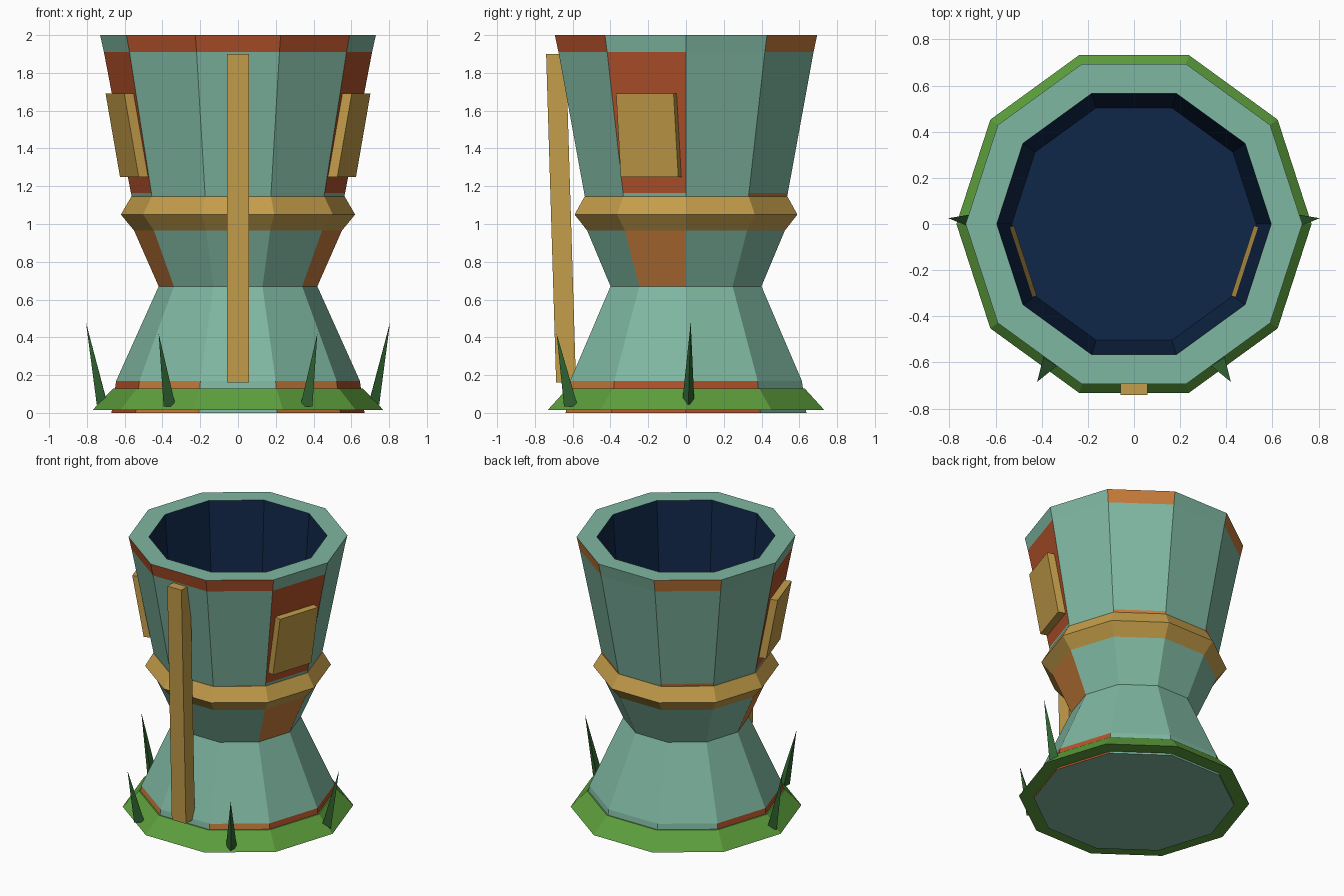
import bpy, bmesh, math
from mathutils import Vector, Matrix

SIDES = 10
STEP = 2 * math.pi / SIDES

cube = bpy.data.objects.get("Cube")
if cube:
    bpy.data.objects.remove(cube, do_unlink=True)


def material(name, code):
    def linear(c):
        return c / 12.92 if c <= 0.04045 else ((c + 0.055) / 1.055) ** 2.4
    rgb = [linear(int(code[i:i + 2], 16) / 255) for i in (0, 2, 4)]
    mat = bpy.data.materials.new(name)
    mat.use_nodes = True
    mat.diffuse_color = (*rgb, 1)
    bsdf = mat.node_tree.nodes["Principled BSDF"]
    bsdf.inputs["Base Color"].default_value = (*rgb, 1)
    bsdf.inputs["Roughness"].default_value = 0.9
    return mat


teal = material("weathered_teal", "7fb7a1")
rust = material("rust_red", "b3522a")
copper = material("copper_orange", "c67a3a")
gold = material("dull_gold", "c49d4a")
grass = material("grass_green", "5d9f3c")
blade = material("dark_blade_green", "316532")
navy = material("deep_navy", "102749")


def finish(name, bm, mats):
    bmesh.ops.recalc_face_normals(bm, faces=bm.faces)
    mesh = bpy.data.meshes.new(name)
    bm.to_mesh(mesh)
    bm.free()
    for mat in mats:
        mesh.materials.append(mat)
    obj = bpy.data.objects.new(name, mesh)
    bpy.context.collection.objects.link(obj)
    return obj


def lathe(name, profile, mats, closed=False, paint=None):
    """Sweep (radius, z) points round ten sides; paint(row, side) picks a material."""
    bm = bmesh.new()
    rings = [[bm.verts.new((r * math.cos(k * STEP), r * math.sin(k * STEP), z))
              for k in range(SIDES)] for r, z in profile]
    rows = len(rings) if closed else len(rings) - 1
    for i in range(rows):
        low, high = rings[i], rings[(i + 1) % len(rings)]
        for k in range(SIDES):
            n = (k + 1) % SIDES
            face = bm.faces.new((low[k], low[n], high[n], high[k]))
            if paint:
                face.material_index = paint(i, k)
    if not closed:
        bm.faces.new(rings[0])
        bm.faces.new(rings[-1]).material_index = len(mats) - 1
    return finish(name, bm, mats)


def slanted_box(name, size, bottom, top, turn, mat):
    """Box with level ends whose top end is shifted from its bottom end."""
    bm = bmesh.new()
    bmesh.ops.create_cube(bm, size=1)
    low, high = Vector(bottom), Vector(top)
    for v in bm.verts:
        centre = high if v.co.z > 0 else low
        v.co = centre + Vector((v.co.x * size[0], v.co.y * size[1], 0))
    bmesh.ops.transform(bm, matrix=Matrix.Rotation(turn, 4, "Z"), verts=bm.verts)
    return finish(name, bm, [mat])


# Tower: outer wall, rim, and the dark well inside
tower_profile = [(0.67, 0), (0.645, 0.17), (0.42, 0.67), (0.55, 0.965),
                 (0.562, 1.14), (0.567, 1.165), (0.71, 1.91), (0.73, 2.0),
                 (0.595, 2.0), (0.53, 1.2)]
BASE, NECK, SEAM, WALL, RIM, WELL = 0, 2, 4, 5, 6, 8
RUST, COPPER, NAVY = 1, 2, 3
patches = {
    (BASE, RUST): (0, 4, 5, 9), (BASE, COPPER): (6, 8),
    (NECK, COPPER): (5, 9), (SEAM, COPPER): (1, 3),
    (WALL, RUST): (5, 9), (RIM, RUST): (6, 7, 8), (RIM, COPPER): (1, 3),
}


def tower_paint(row, side):
    if row >= WELL:
        return NAVY
    for (patch_row, index), sides in patches.items():
        if row == patch_row and side in sides:
            return index
    return 0


lathe("tower", tower_profile, [teal, rust, copper, navy], paint=tower_paint)

# Gold belt and grass skirt
lathe("belt", [(0.55, 0.965), (0.62, 1.05), (0.565, 1.145), (0.545, 1.145), (0.53, 0.965)],
      [gold], closed=True)
lathe("grass_skirt", [(0.77, 0.015), (0.66, 0.13), (0.64, 0.13), (0.66, 0.015)],
      [grass], closed=True)

# Leaning front post
slanted_box("front_post", (0.115, 0.105), (0, -0.635, 0.16), (0, -0.688, 1.9), 0, gold)

# Side window boards
for label, turn, shift in (("left", -STEP / 2, -0.006), ("right", math.pi + STEP / 2, 0.006)):
    slanted_box(label + "_window_board", (0.11, 0.32), (0.552, shift, 1.25),
                (0.632, shift, 1.69), turn, gold)


# Grass blades: three-sided spikes leaning outward
def spike(name, base, tip, radius):
    bm = bmesh.new()
    base, tip = Vector(base), Vector(tip)
    aim = math.atan2(base.y, base.x)
    foot = [bm.verts.new(base + Vector((math.cos(aim + a), math.sin(aim + a), 0)) * radius)
            for a in (0, math.tau / 3, 2 * math.tau / 3)]
    point = bm.verts.new(tip)
    bm.faces.new(foot)
    for i in range(3):
        bm.faces.new((foot[i], foot[(i + 1) % 3], point))
    return finish(name, bm, [blade])


for label, s in (("left", 1), ("right", -1)):
    spike(label + "_side_blade", (s * 0.71, 0.012, 0.045), (s * 0.805, 0.025, 0.48), 0.038)
    spike(label + "_front_blade", (s * 0.372, -0.61, 0.035), (s * 0.42, -0.685, 0.42), 0.042)
